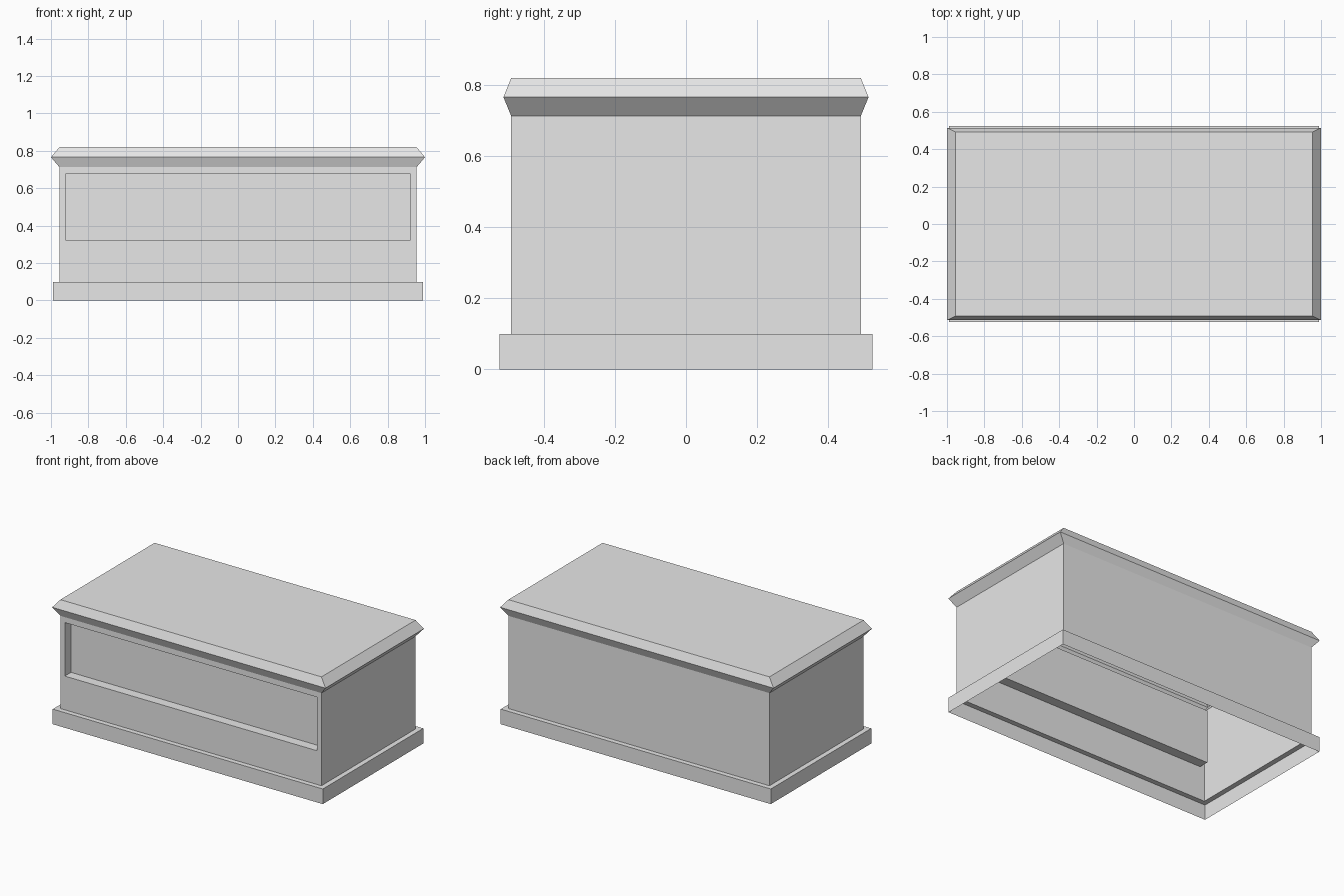
import bpy, bmesh

cube = bpy.data.objects.get("Cube")
if cube:
    bpy.data.objects.remove(cube, do_unlink=True)

grey = bpy.data.materials.new("plain_grey")
grey.use_nodes = True
COLOR = (0.8, 0.8, 0.8, 1)
grey.diffuse_color = COLOR
grey.node_tree.nodes["Principled BSDF"].inputs["Base Color"].default_value = COLOR

BODY_X, BODY_Y = 0.955, 0.492
BASE_TOP, BODY_TOP = 0.10, 0.713


def rect_ring(bm, x, y, z):
    """Horizontal rectangle, counter-clockwise from the front corner at -x."""
    return [bm.verts.new((sx * x, sy * y, z))
            for sx, sy in ((-1, -1), (1, -1), (1, 1), (-1, 1))]


def front_ring(bm, x0, x1, y, z0, z1):
    """Upright rectangle facing the front."""
    return [bm.verts.new((x, y, z))
            for x, z in ((x0, z0), (x1, z0), (x1, z1), (x0, z1))]


def bridge(bm, a, b, skip=()):
    for i in range(4):
        if i not in skip:
            j = (i + 1) % 4
            bm.faces.new((a[i], a[j], b[j], b[i]))


def finish(bm, name):
    mesh = bpy.data.meshes.new(name)
    bm.to_mesh(mesh)
    bm.free()
    mesh.materials.append(grey)
    bpy.context.collection.objects.link(bpy.data.objects.new(name, mesh))


def stacked(name, profile, cap=False):
    """Open shell through a stack of rectangles (x, y, z)."""
    bm = bmesh.new()
    rings = [rect_ring(bm, *p) for p in profile]
    for a, b in zip(rings, rings[1:]):
        bridge(bm, a, b)
    if cap:
        bm.faces.new(rings[-1])
    finish(bm, name)


# Plinth: hollow skirt with a narrow ledge on top
stacked("plinth", [(0.988, 0.525, 0), (0.988, 0.525, BASE_TOP),
                   (BODY_X, BODY_Y, BASE_TOP)])

# Body: four walls, the front one with a recessed panel
bm = bmesh.new()
low = rect_ring(bm, BODY_X, BODY_Y, BASE_TOP)
high = rect_ring(bm, BODY_X, BODY_Y, BODY_TOP)
bridge(bm, low, high, skip=(0,))
wall = [low[0], low[1], high[1], high[0]]
opening = front_ring(bm, -0.923, 0.923, -BODY_Y, 0.323, 0.677)
panel = front_ring(bm, -0.923, 0.923, -BODY_Y + 0.065, 0.323, 0.677)
bridge(bm, wall, opening)
bridge(bm, opening, panel)
bm.faces.new(panel)
finish(bm, "body")

# Lid: flares out to a pointed rim, then back in to the flat top
stacked("lid", [(BODY_X, BODY_Y, BODY_TOP), (1.0, 0.514, 0.766),
                (BODY_X, BODY_Y, 0.82)], cap=True)
